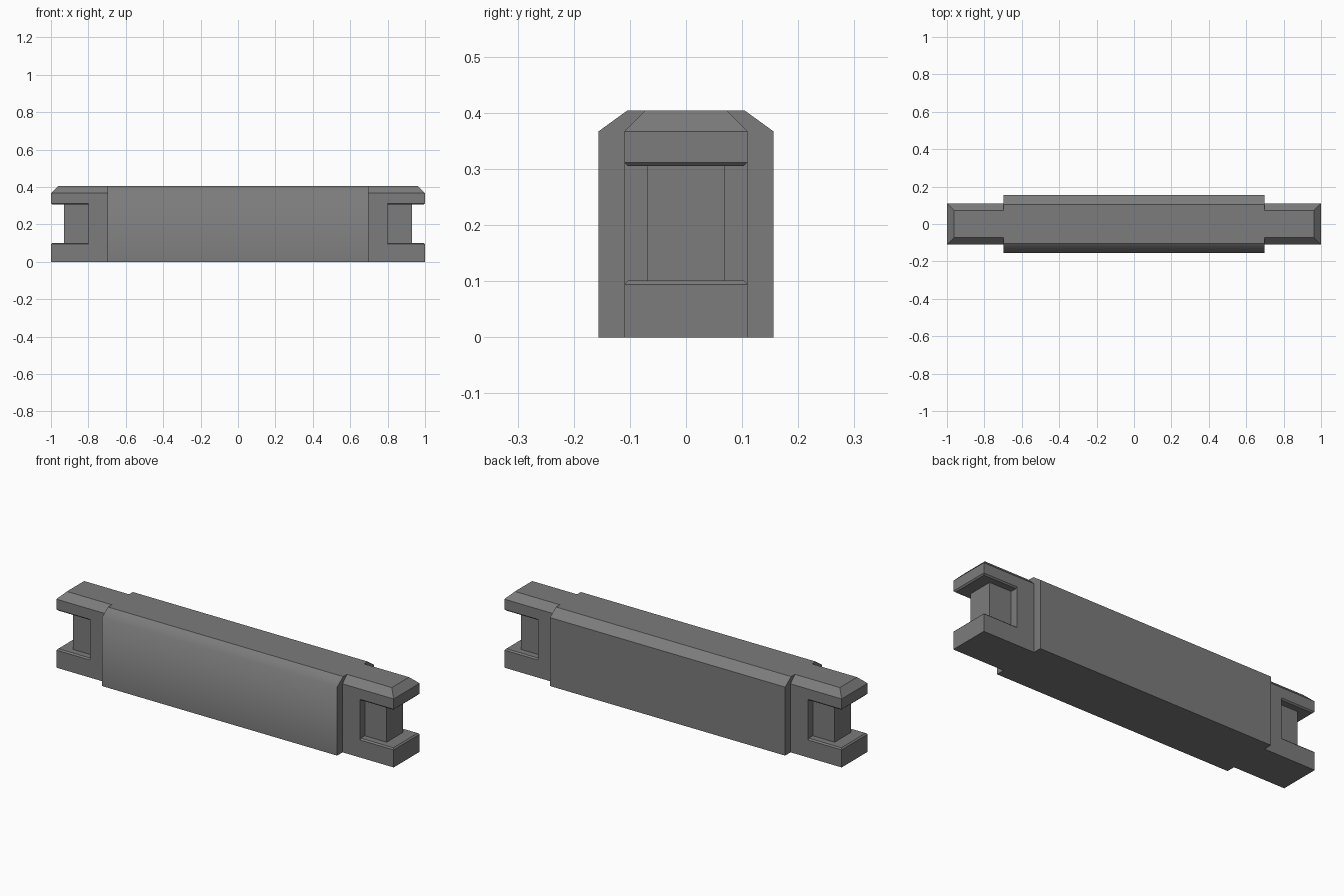
import bpy
import bmesh
from mathutils import Vector

if "Cube" in bpy.data.objects:
    bpy.data.objects.remove(bpy.data.objects["Cube"], do_unlink=True)

# Single stone grey colour
GREY = (0.2, 0.2, 0.2, 1.0)
stone = bpy.data.materials.new("stone_grey")
stone.use_nodes = True
stone.diffuse_color = GREY
stone.node_tree.nodes["Principled BSDF"].inputs["Base Color"].default_value = GREY

HEIGHT = 0.404
CHAMFER = 0.037
BODY_X = 0.697
END_Y = 0.11
SLOT_X = 0.8
SLOT_LOW, SLOT_HIGH = 0.094, 0.312
LIP = 0.007


def finish(name, bm, mirrored=False):
    bmesh.ops.recalc_face_normals(bm, faces=bm.faces)
    mesh = bpy.data.meshes.new(name)
    bm.to_mesh(mesh)
    bm.free()
    mesh.materials.append(stone)
    obj = bpy.data.objects.new(name, mesh)
    bpy.context.collection.objects.link(obj)
    if mirrored:
        mod = obj.modifiers.new("mirror_x", 'MIRROR')
        mod.use_clip = False
        mod.use_mirror_merge = False
    return obj


def extrude(points, direction):
    bm = bmesh.new()
    face = bm.faces.new([bm.verts.new(p) for p in points])
    result = bmesh.ops.extrude_face_region(bm, geom=[face], use_keep_orig=True)
    moved = [v for v in result["geom"] if isinstance(v, bmesh.types.BMVert)]
    bmesh.ops.translate(bm, verts=moved, vec=Vector(direction))
    bmesh.ops.recalc_face_normals(bm, faces=bm.faces)
    return bm


def loft(levels):
    """Stack rectangles given as (z, x start, x end, half width)."""
    bm = bmesh.new()
    rings = [[bm.verts.new(p) for p in
              ((x0, -y, z), (x1, -y, z), (x1, y, z), (x0, y, z))]
             for z, x0, x1, y in levels]
    for low, high in zip(rings, rings[1:]):
        for i in range(4):
            j = (i + 1) % 4
            bm.faces.new((low[i], low[j], high[j], high[i]))
    bm.faces.new(rings[0][::-1])
    bm.faces.new(rings[-1])
    return bm


# Long wall body with sloped shoulders, softly shaded on the front
half = [(0.156, 0), (0.156, 0.367), (0.105, HEIGHT)]
section = half + [(-y, z) for y, z in reversed(half)]
body = extrude([(-BODY_X, y, z) for y, z in section], (2 * BODY_X, 0, 0))
for face in body.faces:
    face.smooth = face.normal.y < -0.1
for edge in body.edges:
    edge.smooth = all(f.smooth for f in edge.link_faces)
finish("wall_body", body)

# C-shaped end blocks with a chamfered top rim
jaw = [(BODY_X, 0), (1, 0), (1, SLOT_LOW), (SLOT_X, SLOT_LOW),
       (SLOT_X, SLOT_HIGH), (1, SLOT_HIGH), (1, HEIGHT), (BODY_X, HEIGHT)]
end = extrude([(x, -END_Y, z) for x, z in jaw], (0, 2 * END_Y, 0))
rim = [e for e in end.edges
       if all(v.co.z > HEIGHT - 0.001 for v in e.verts)
       and any(v.co.x > 0.99 for v in e.verts)]
bmesh.ops.bevel(end, geom=rim, offset=CHAMFER, offset_type='OFFSET',
                segments=1, profile=0.5, affect='EDGES')
finish("end_block", end, mirrored=True)

# Recessed pillar in each slot, flaring into sloped lips above and below
PILLAR = (SLOT_X, 0.93, 0.069)
lip_outer = (SLOT_X, 1, END_Y)
lip_inner = (SLOT_X, 1 - LIP, END_Y - LIP)
finish("slot_pillar", loft([
    (SLOT_LOW, *lip_outer),
    (SLOT_LOW + LIP, *lip_inner),
    (SLOT_LOW + LIP, *PILLAR),
    (SLOT_HIGH - LIP, *PILLAR),
    (SLOT_HIGH - LIP, *lip_inner),
    (SLOT_HIGH, *lip_outer),
]), mirrored=True)
